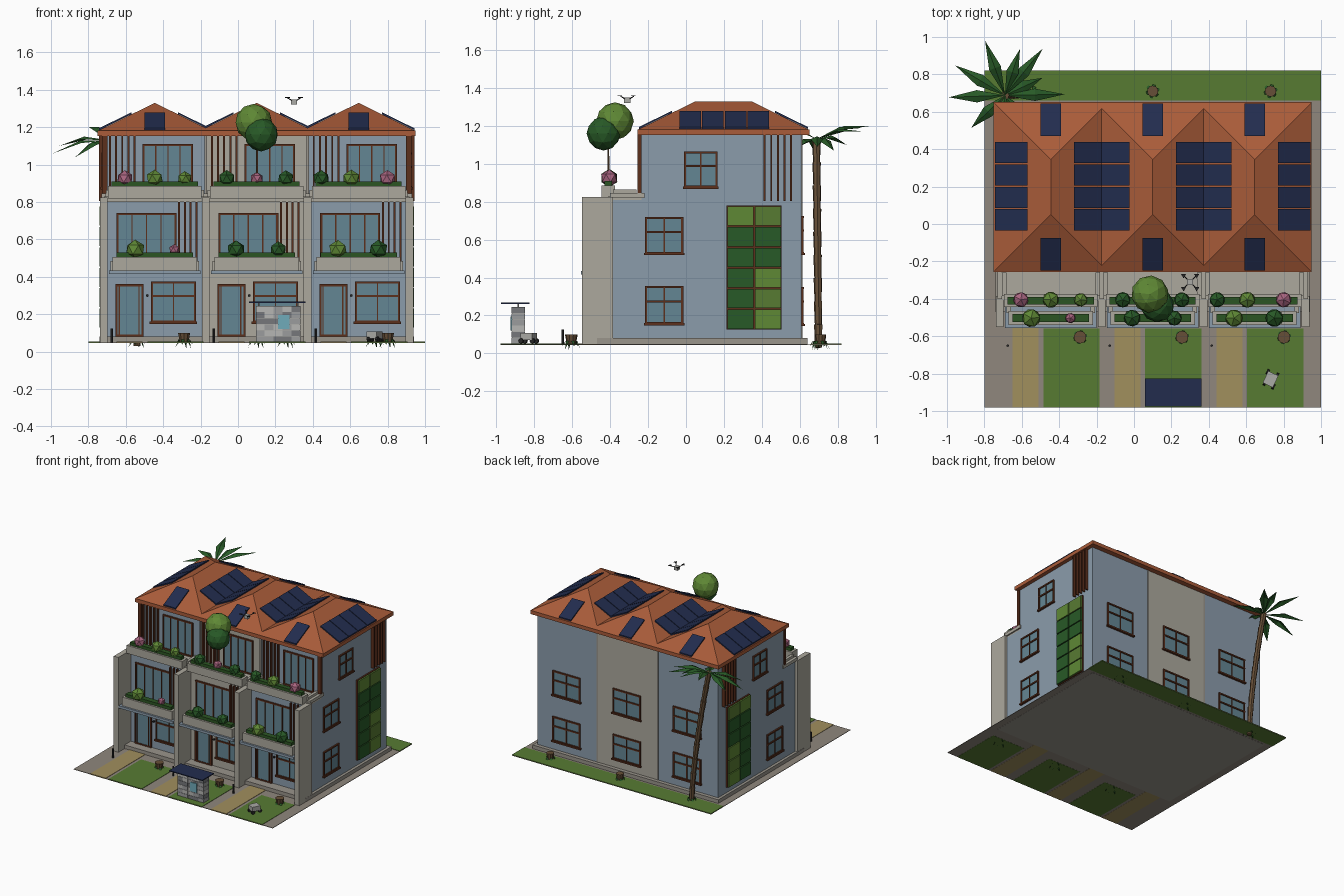
import bpy, bmesh, math, random
from mathutils import Vector, Matrix

if "Cube" in bpy.data.objects:
    bpy.data.objects.remove(bpy.data.objects["Cube"])

random.seed(4)
COL = dict(blue='8A9BAA', cream='ABA79C', roof='A85C3C', wood='5C3322', glass='648592', panel='27304F',
           lawn='587A36', path='A08E5E', pave='8E867C', hedge='2F5527', leaf='5F8738', dark='2C5A2B',
           pink='A8657F', metal='A9A9A4', black='2B2B2B', trunk='66503A', brick_a='75777A',
           brick_b='9A9B9C', brick_c='B5B5B2', screen='6FA9B8', slab='98938A')
MATS, PARTS = {}, {}

def mat(key):
    if key not in MATS:
        m = MATS[key] = bpy.data.materials.new(key)
        rgb = [(int(COL[key][i:i + 2], 16) / 255) ** 2.2 for i in (0, 2, 4)]
        m.diffuse_color = (*rgb, 1)
        m.use_nodes = True
        m.node_tree.nodes["Principled BSDF"].inputs["Base Color"].default_value = m.diffuse_color
    return MATS[key]

def part(name, color):
    """One bmesh per named part; repeats are gathered in it."""
    if name not in PARTS:
        PARTS[name] = (bmesh.new(), color)
    return PARTS[name][0]

def box(name, color, x0, x1, y0, y1, z0, z1, rot=0):
    m = (Matrix.Translation(((x0 + x1) / 2, (y0 + y1) / 2, (z0 + z1) / 2)) @ Matrix.Rotation(rot, 4, 'Z')
         @ Matrix.Diagonal((abs(x1 - x0), abs(y1 - y0), abs(z1 - z0), 1)))
    bmesh.ops.create_cube(part(name, color), size=1, matrix=m)

def ball(name, color, p, r, sub=1):
    m = Matrix.Translation(p) @ Matrix.Rotation(random.random() * 6, 4, 'Z')
    bmesh.ops.create_icosphere(part(name, color), subdivisions=sub, radius=r, matrix=m)

def rod(name, color, a, b, r0, r1, n=8):
    a, b = Vector(a), Vector(b)
    q = (b - a).to_track_quat('Z', 'Y').to_matrix().to_4x4()
    bmesh.ops.create_cone(part(name, color), cap_ends=True, segments=n, radius1=r0, radius2=r1,
                          depth=(b - a).length, matrix=Matrix.Translation((a + b) / 2) @ q)

def poly(name, color, pts, faces):
    bm = part(name, color)
    v = [bm.verts.new(p) for p in pts]
    for f in faces:
        bm.faces.new([v[i] for i in f])

def wbox(name, color, side, plane, u0, u1, z0, z1, d0, d1):
    """Box on a wall: u runs along the wall, d outwards."""
    s = 1 if side in 'BR' else -1
    a, b = plane + s * d0, plane + s * d1
    if side in 'FB':
        box(name, color, u0, u1, min(a, b), max(a, b), z0, z1)
    else:
        box(name, color, min(a, b), max(a, b), u0, u1, z0, z1)

def window(side, plane, u0, u1, z0, z1, cols=2, transom=None, sill=True):
    t = 0.011
    wbox('window_glass', 'glass', side, plane, u0, u1, z0, z1, -0.005, 0.004)
    for i in range(cols + 1):
        u = u0 + (u1 - u0) * i / cols
        w = t if i in (0, cols) else 0.006
        wbox('window_frames', 'wood', side, plane, u - w / 2, u + w / 2, z0, z1, -0.004, 0.011)
    for z in [z0, z1] + ([z0 + (z1 - z0) * transom] if transom else []):
        wbox('window_frames', 'wood', side, plane, u0 - t / 2, u1 + t / 2, z - t / 2, z + t / 2, -0.004, 0.012)
    if sill:
        wbox('window_frames', 'wood', side, plane, u0 - .012, u1 + .012, z0 - .012, z0, -0.004, 0.018)

W, CX = 0.545, (-0.445, 0.10, 0.645)
X0, X1 = -0.7175, 0.9175
G = 0.05

# plot, lawns and base slab
box('plot_paving', 'pave', -0.8, 1.0, -0.98, 0.82, G - .004, G)
box('lawns', 'lawn', -0.8, 1.0, 0.66, 0.82, G - .005, G + .003)
box('base_slab', 'slab', -0.74, 0.94, -0.47, 0.64, G - .005, 0.08)

# roof constants
RZ, EZ, HW = 1.33, 1.18, 0.305
YF, YB = 0.05, 0.345
SL = (RZ - EZ) / HW

def solar(c, axis, s, u0, u1, o0, o1):
    pts = []
    for dz in (0.011, 0.001):
        for o, u in ((o0, u0), (o1, u0), (o1, u1), (o0, u1)):
            z = RZ - SL * o + dz
            pts.append((c + s * o, u, z) if axis == 'x' else (c + u, (YB if s > 0 else YF) + s * o, z))
    poly('solar_panels', 'panel', pts, [(0, 1, 2, 3), (7, 6, 5, 4), (0, 4, 5, 1), (1, 5, 6, 2), (2, 6, 7, 3), (3, 7, 4, 0)])

for k, c in enumerate(CX):
    wall = 'cream' if k == 1 else 'blue'
    wn = 'middle_house_walls' if k == 1 else 'outer_house_walls'
    a, b = c - W / 2, c + W / 2
    box(wn, wall, a, b, -0.39, 0.61, 0.07, 0.81)
    box(wn, wall, a, b, -0.235, 0.61, 0.81, 1.16)
    # lawn and path in front
    box('lawns', 'lawn', c - .04, c + .26, -0.98, -0.56, G - .005, G + .003)
    box('garden_paths', 'path', c - .205, c - .065, -0.98, -0.47, G - .005, G + .003)
    # balconies: floor slab, parapet flaring upwards, hedge planter
    box('balcony_canopies', wall if k != 1 else 'blue', c - .245, c + .245, -0.555, -0.39, 0.415, 0.435)
    box('terrace_floors', 'cream', a, b, -0.41, -0.235, 0.80, 0.83)
    for y0, y1, z0, z1, w in ((-.54, -.465, .435, .505, .225), (-.445, -.375, .82, .885, .25)):
        box('parapets', 'cream', c - w, c + w, y0, y1, z0, z1)
        box('planter_hedges', 'hedge', c - w + .02, c + w - .02, y0 + .015, y1 - .015, z1 - .01, z1 + .025)
        for s in (-1, 1):
            box('parapets', 'cream', c + s * w - .012, c + s * w + .012, y1 - .01, -0.385 if z0 < .8 else -.26, z0, z1 - .02)
    # door, windows, glass fronts
    window('F', -0.39, c - .205, c - .065, 0.085, 0.355, 1, sill=False)
    wbox('door_leaves', 'glass', 'F', -0.39, c - .185, c - .085, 0.09, 0.34, 0, .008)
    for u in (c - .19, c - .085):
        wbox('window_frames', 'wood', 'F', -0.39, u - .003, u + .003, 0.09, 0.35, 0, .011)
    window('F', -0.39, c - .015, c + .215, 0.16, 0.37, 2, 0.66)
    window('F', -0.39, c - .2, c + .11, 0.45, 0.735, 4, sill=False)
    window('F', -0.235, c - .06, c + .2, 0.835, 1.105, 4, sill=False)
    for z in (0.155, 0.53):
        window('B', 0.61, c - .115, c + .125, z, z + .19, 2, 0.62)
    # timber slats
    for i in range(5):
        u = c - .24 + i * .033
        box('timber_slats', 'wood', u - .005, u + .005, -0.255, -0.235, 0.83, 1.16)
    for i in range(4):
        u = c + .13 + i * .031
        box('timber_slats', 'wood', u - .005, u + .005, -0.435, -0.415, 0.435, 0.80)
    # hipped roof
    x, y0, y1 = HW, YF - HW, YB + HW
    poly('hipped_roofs', 'roof', [(c - x, y0, EZ), (c + x, y0, EZ), (c + x, y1, EZ), (c - x, y1, EZ), (c, YF, RZ), (c, YB, RZ)],
         [(0, 1, 4), (1, 2, 5, 4), (2, 3, 5), (3, 0, 4, 5), (3, 2, 1, 0)])
    for s in (-1, 1):
        for i in range(4):
            v = -.035 + i * .12
            solar(c, 'x', s, v, v + .114, .125, .298)
        solar(c, 'y', s, -.055, .055, .125, .298)
    # pot, bollard
    px, py = c + .157, -0.605
    rod('garden_pots', 'trunk', (px, py, G), (px, py, .1), .024, .034, 10)
    rod('bollards', 'black', (c - .23, -.65, G), (c - .23, -.65, .125), .007, .007, 6)
    rod('door_lamps', 'black', (c - .04, -.39, .3), (c - .04, -.405, .3), .008, .008, 6)

box('eaves_fascia', 'roof', -0.75, 0.95, -0.257, 0.652, 1.152, EZ + .002)

# party walls projecting between the balconies
for i in range(4):
    x = X0 + i * W
    box('party_walls', 'cream', x - .021, x + .021, -0.55, -0.385, 0.05, 0.825)
    box('party_walls', 'cream', x - .012, x + .012, -0.4, -0.22, 0.82, 0.845)
for x in (X0 + W, X0 + 2 * W):
    box('joint_strips', 'slab', x - .006, x + .006, -0.245, 0.614, 0.08, 1.155)

# both side walls: windows, green wall, slats
LIGHT = {(5, 0): 'leaf', (5, 1): 'lawn', (2, 1): 'leaf', (0, 1): 'leaf', (1, 1): 'lawn'}
for side, p in (('R', X1), ('L', X0)):
    for u0, u1, z0, z1 in ((-.21, -.02, .16, .35), (-.21, -.02, .53, .715), (-.005, .16, .88, 1.06)):
        window(side, p, u0, u1, z0, z1, 2, 0.6)
    wbox('green_wall_frame', 'wood', side, p, .215, .505, .125, .78, 0, .012)
    for r in range(6):
        for q in range(2):
            u, z = .219 + q * .145, .129 + r * .109
            col = LIGHT.get((r, q), 'dark')
            wbox('green_wall_' + col, col, side, p, u, u + .137, z, z + .101, .005, .024)
    for i in range(5):
        u = .415 + i * .035
        wbox('timber_slats', 'wood', side, p, u - .005, u + .005, .805, 1.16, 0, .026)
    wbox('timber_slats', 'wood', side, p - (.02 if side == 'R' else -.02), -.255, -.235, .82, 1.16, 0, .03)

# planter bushes: x, radius, colour
for y, z, row in ((-.405, .925, ((-.605, .045, 'pink'), (-.445, .048, 'leaf'), (-.285, .04, 'leaf'), (-.06, .046, 'dark'), (.10, .036, 'pink'),
                                 (.255, .045, 'dark'), (.445, .046, 'dark'), (.605, .048, 'leaf'), (.8, .046, 'pink'))),
                  (-.503, .545, ((-.55, .054, 'leaf'), (-.34, .03, 'pink'), (-.01, .05, 'dark'), (.215, .045, 'dark'),
                                 (.535, .052, 'leaf'), (.75, .053, 'dark')))):
    for x, r, col in row:
        ball('bushes_' + col, col, (x, y, z), r)

# rooftop-terrace tree
rod('terrace_tree_trunk', 'trunk', (.10, -.41, .88), (.10, -.41, 1.2), .006, .004, 6)
ball('terrace_tree_crown', 'leaf', (.085, -.375, 1.225), .1, 2)
ball('terrace_tree_crown_low', 'dark', (.125, -.435, 1.16), .09, 2)

# palm: leaning trunk of stacked segments and folded fronds
path = [Vector((-.54 - .15 * t ** 1.5, .70 - .012 * t, .03 + 1.1 * t)) for t in [i / 9 for i in range(10)]]
for p, q in zip(path, path[1:]):
    rod('palm_trunk', 'trunk', p, q, .019, .023, 7)
top = path[-1]
for deg, L, dz in ((182, .3, -.07), (149, .31, -.03), (110, .31, .07), (72, .26, .06), (51, .32, .04), (1, .32, -.04),
                   (305, .17, -.07), (224, .25, -.09), (25, .22, -.06), (265, .15, .03)):
    d = Vector((math.cos(math.radians(deg)), math.sin(math.radians(deg)), 0))
    n = Vector((-d.y, d.x, 0))
    mid = top + d * L * .5 + Vector((0, 0, dz * .5 + .035))
    tip = top + d * L + Vector((0, 0, dz))
    low = Vector((0, 0, -.015))
    poly('palm_fronds', 'dark', [top, mid + n * .033 + low, tip, mid - n * .033 + low, mid], [(0, 4, 1), (1, 4, 2), (0, 3, 4), (3, 2, 4)])

# back-garden pots, and leaf tufts at ground level
for x in (.10, .73):
    rod('garden_pots', 'trunk', (x, .71, G), (x, .71, .1), .024, .03, 10)
for x, y in ((.10, .71), (.73, .71), (-.54, .7), (-.288, -.605), (.257, -.605), (.802, -.605)):
    for i in range(6):
        t = i * math.pi / 3 + .3
        d, n = Vector((math.cos(t), math.sin(t), 0)), Vector((-math.sin(t), math.cos(t), 0))
        o = Vector((x, y, .065))
        poly('ground_tufts', 'dark', [o, o + d * .03 + n * .01, o + d * .05 + Vector((0, 0, -.03 - .017 * (i % 2))), o + d * .03 - n * .01],
             [(0, 1, 2, 3)])

# brick kiosk with solar lid and screen
for r in range(6):
    for q in range(5):
        col = random.choice(('brick_a', 'brick_b', 'brick_c'))
        x, z = .095 + q * .048, G + r * .0325
        box('kiosk_' + col, col, x, x + .046, -.92, -.85, z, z + .031)
box('kiosk_core', 'metal', .097, .331, -.917, -.853, G, .244)
box('kiosk_screen', 'screen', .215, .275, -.926, -.91, .12, .195)
box('kiosk_solar_lid', 'panel', .06, .36, -.975, -.825, .26, .267)
for x in (.11, .32):
    rod('kiosk_posts', 'metal', (x, -.885, .24), (x, -.885, .262), .005, .005, 6)

# lawn robot
box('lawn_robot', 'metal', .7, .76, -.865, -.795, .07, .108, -.45)
for x, y in ((.70, -.85), (.745, -.87), (.715, -.79), (.765, -.81)):
    rod('lawn_robot_wheels', 'black', (x - .006, y + .003, .066), (x + .006, y - .003, .066), .014, .014, 8)

# drone
D = Vector((.30, -.31, 1.335))
box('drone_body', 'metal', D.x - .016, D.x + .016, D.y - .016, D.y + .016, D.z - .014, D.z + .014)
for sx in (-1, 1):
    for sy in (-1, 1):
        e = D + Vector((sx * .035, sy * .035, .022))
        rod('drone_arms', 'black', D, e, .003, .003, 5)
        rod('drone_rotors', 'black', e, e + Vector((0, 0, .004)), .016, .016, 3)

# turn every gathered part into an object
for name, (bm, color) in PARTS.items():
    if name not in ('palm_fronds', 'ground_tufts'):
        bmesh.ops.recalc_face_normals(bm, faces=bm.faces)
    me = bpy.data.meshes.new(name)
    bm.to_mesh(me)
    bm.free()
    me.materials.append(mat(color))
    bpy.context.collection.objects.link(bpy.data.objects.new(name, me))
